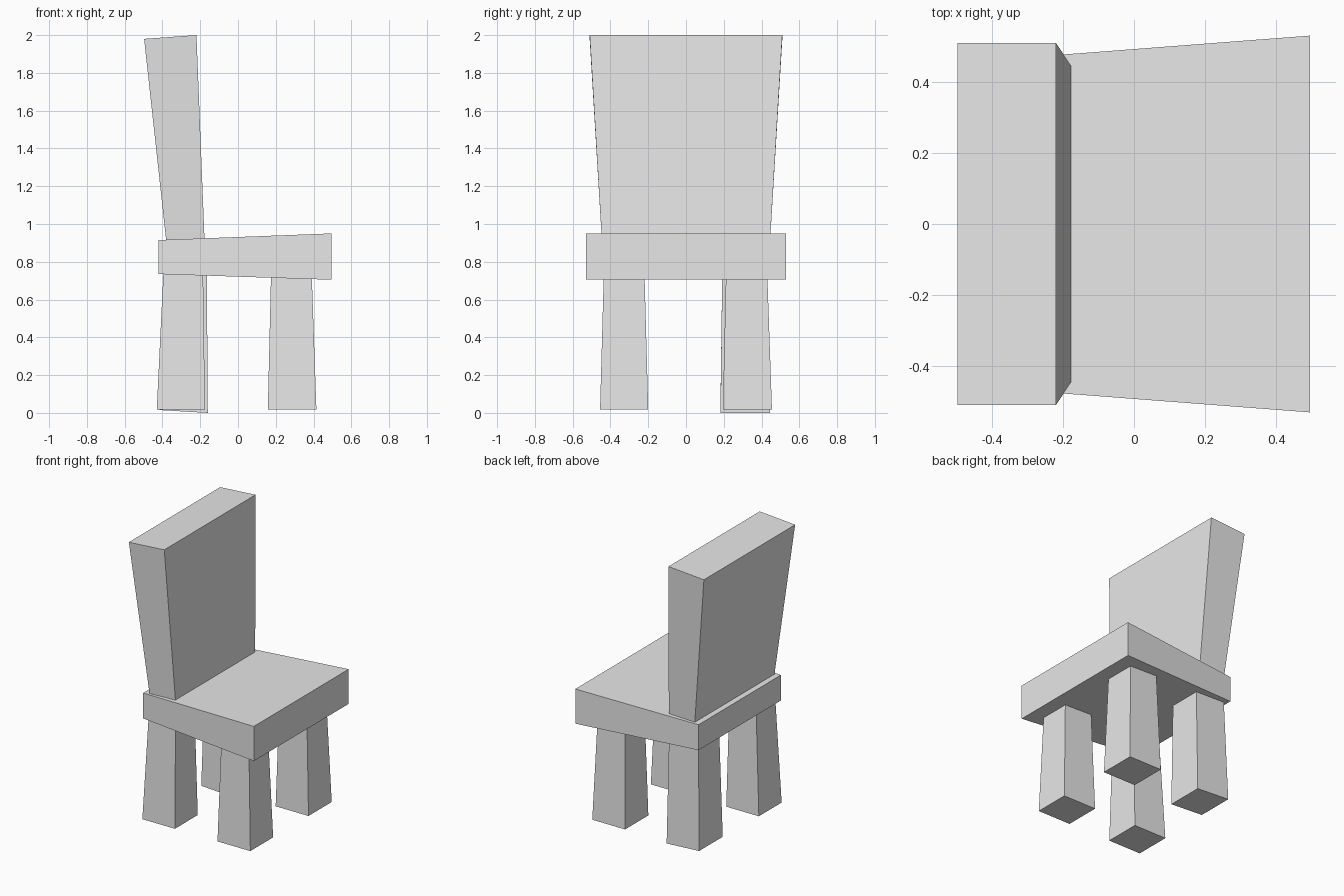
import bpy

cube = bpy.data.objects.get("Cube")
if cube:
    bpy.data.objects.remove(cube, do_unlink=True)

grey = bpy.data.materials.new("plain grey")
grey.use_nodes = True
GREY = (0.8, 0.8, 0.8, 1)
grey.diffuse_color = GREY
grey.node_tree.nodes["Principled BSDF"].inputs["Base Color"].default_value = GREY


def block(name, left, right):
    """Six-sided block; each end is (y0, y1, bottom x, bottom z, top x, top z)."""
    verts = []
    for y0b, y1b, y0t, y1t, xb, zb, xt, zt in (left, right):
        verts += [(xb, y0b, zb), (xb, y1b, zb), (xt, y1t, zt), (xt, y0t, zt)]
    faces = [(0, 3, 2, 1), (4, 5, 6, 7)]
    for i in range(4):
        j = (i + 1) % 4
        faces.append((i, j, j + 4, i + 4))
    mesh = bpy.data.meshes.new(name)
    mesh.from_pydata(verts, [], faces)
    mesh.materials.append(grey)
    obj = bpy.data.objects.new(name, mesh)
    bpy.context.collection.objects.link(obj)
    return obj


# Seat: thicker and wider towards +x
block("seat", (-0.46, 0.46, -0.46, 0.46, -0.42, 0.735, -0.42, 0.915),
      (-0.53, 0.53, -0.53, 0.53, 0.495, 0.705, 0.495, 0.95))

# Backrest: flares and leans outward towards the top
block("backrest", (-0.445, 0.445, -0.51, 0.51, -0.38, 0.91, -0.497, 1.98),
      (-0.445, 0.445, -0.51, 0.51, -0.177, 0.91, -0.22, 2.0))


# Legs: tapered, each slightly off from the others
def leg(name, xb, xt, yb, yt, z_left, z_right):
    block(name, (*yb, *yt, xb[0], z_left, xt[0], 0.74),
          (*yb, *yt, xb[1], z_right, xt[1], 0.74))


right_y = ((-0.455, -0.2), (-0.435, -0.22))
left_y = ((0.195, 0.455), (0.212, 0.43))
leg("front_right_leg", (-0.43, -0.175), (-0.395, -0.185), *right_y, 0.018, 0.018)
leg("front_left_leg", (0.158, 0.415), (0.175, 0.39), *right_y, 0.018, 0.018)
leg("rear_left_leg", (0.158, 0.415), (0.175, 0.39), *left_y, 0.018, 0.018)
leg("rear_right_leg", (-0.415, -0.16), (-0.395, -0.165),
    (0.182, 0.445), (0.192, 0.425), 0.015, 0.0)
